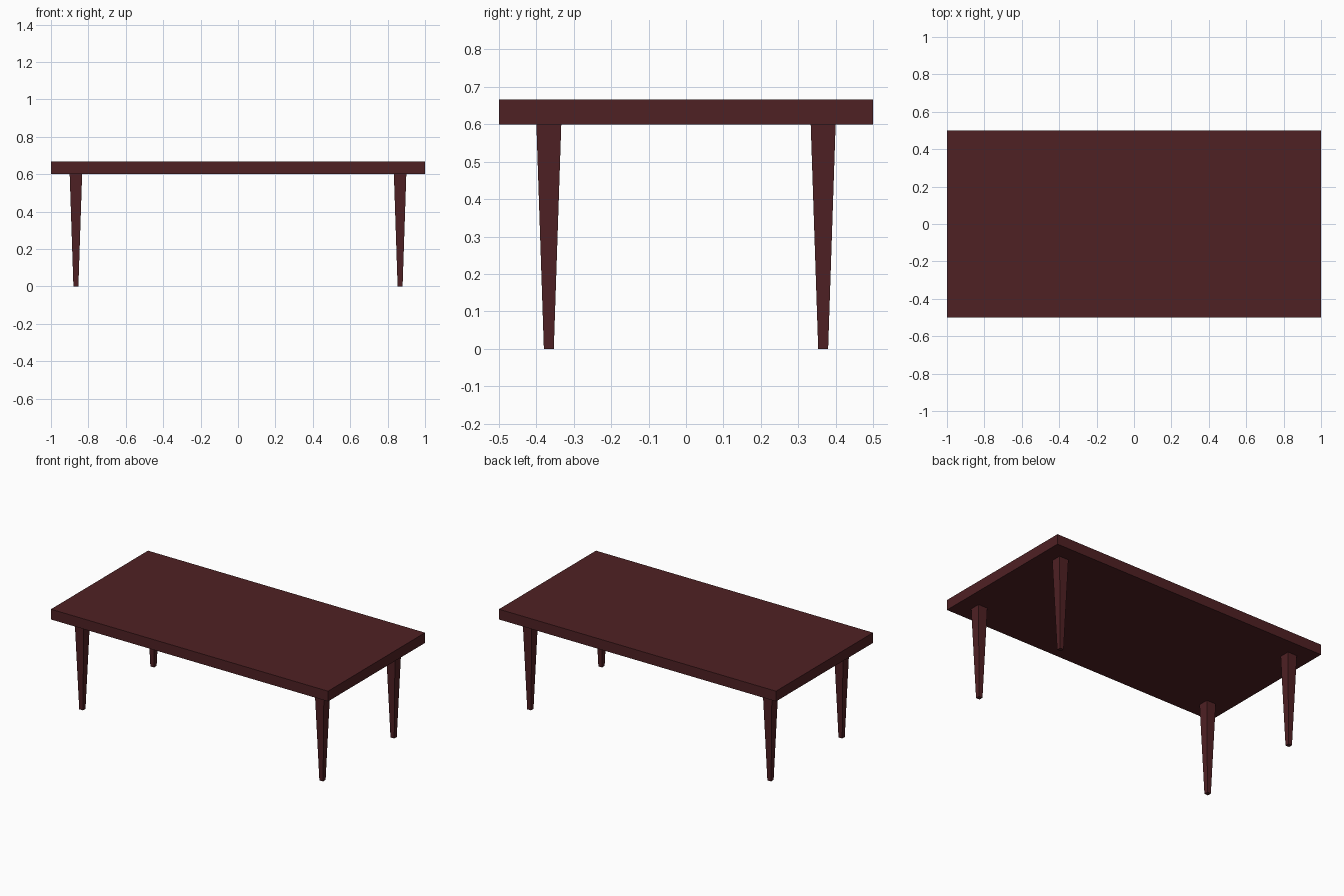
import bpy
import bmesh

if "Cube" in bpy.data.objects:
    bpy.data.objects.remove(bpy.data.objects["Cube"])

wood = bpy.data.materials.new("dark red wood")
wood.diffuse_color = (0.078, 0.0150, 0.0175, 1.0)
wood.use_nodes = True
wood.node_tree.nodes["Principled BSDF"].inputs["Base Color"].default_value = wood.diffuse_color


def tapered_box(name, centre, z0, z1, half_bottom, half_top):
    """Four-sided block whose footprint changes from bottom to top."""
    bm = bmesh.new()
    bmesh.ops.create_cube(bm, size=2)
    for v in bm.verts:
        hx, hy = half_top if v.co.z > 0 else half_bottom
        v.co = (v.co.x * hx, v.co.y * hy, z1 if v.co.z > 0 else z0)
    mesh = bpy.data.meshes.new(name)
    bm.to_mesh(mesh)
    bm.free()
    mesh.materials.append(wood)
    obj = bpy.data.objects.new(name, mesh)
    obj.location = (centre[0], centre[1], 0)
    bpy.context.collection.objects.link(obj)
    return obj


# Table top slab
tapered_box("table_top", (0, 0), 0.6, 0.6667, (1, 0.5), (1, 0.5))

# Four square legs, narrowing towards the floor
for side, sx in (("left", -1), ("right", 1)):
    for end, sy in (("front", -1), ("back", 1)):
        tapered_box(f"{end}_{side}_leg", (sx * 0.8667, sy * 0.3667),
                    0, 0.6, (0.0133, 0.0133), (0.0333, 0.0333))
